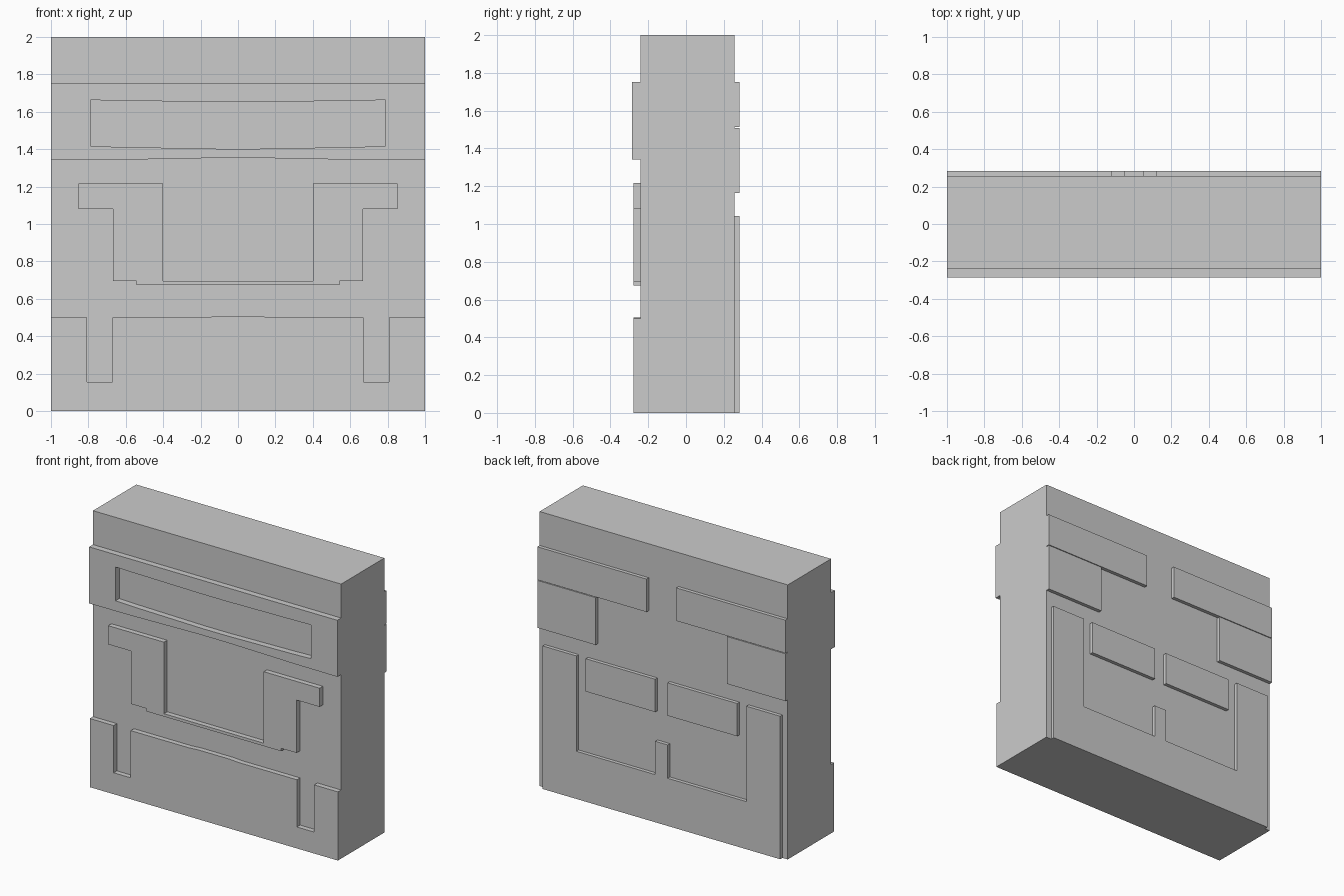
import bpy, bmesh

if "Cube" in bpy.data.objects:
    bpy.data.objects.remove(bpy.data.objects["Cube"])

FRONT, BACK = -0.241, 0.257          # slab faces
FRONT_OUT, BAND_OUT, BACK_OUT = -0.278, -0.285, 0.283


def finish(bm, name):
    mesh = bpy.data.meshes.new(name)
    bmesh.ops.recalc_face_normals(bm, faces=bm.faces)
    bm.to_mesh(mesh)
    bm.free()
    obj = bpy.data.objects.new(name, mesh)
    bpy.context.collection.objects.link(obj)
    return obj


def mirrored(half):
    """Close a right-half profile, listed from top centre to bottom centre."""
    return half + [(-x, z) for x, z in reversed(half)]


def rect(x0, x1, z0, z1):
    return [(x0, z0), (x1, z0), (x1, z1), (x0, z1)]


def plate(name, pts, y0, y1):
    """Extrude an x-z profile from y0 to y1."""
    bm = bmesh.new()
    a = [bm.verts.new((x, y0, z)) for x, z in pts]
    b = [bm.verts.new((x, y1, z)) for x, z in pts]
    bm.faces.new(a)
    bm.faces.new(b)
    for i in range(len(pts)):
        j = (i + 1) % len(pts)
        bm.faces.new((a[i], a[j], b[j], b[i]))
    return finish(bm, name)


def ring(name, outer, inner, y0, y1):
    """Plate with a window: outer and inner loops have paired points."""
    bm = bmesh.new()
    n = len(outer)
    loops = [[bm.verts.new((x, y, z)) for x, z in pts]
             for pts, y in ((outer, y0), (outer, y1), (inner, y1), (inner, y0))]
    for k in range(4):
        p, q = loops[k], loops[(k + 1) % 4]
        for i in range(n):
            j = (i + 1) % n
            bm.faces.new((p[i], p[j], q[j], q[i]))
    return finish(bm, name)


# Main slab
plate("slab", rect(-1, 1, 0, 2), FRONT, BACK)

# Front upper band with a slightly bowed window
ring("upper_band",
     mirrored([(0.1, 1.753), (0.67, 1.753), (1, 1.753),
               (1, 1.341), (0.65, 1.343), (0.12, 1.353)]),
     mirrored([(0.1, 1.652), (0.67, 1.66), (0.788, 1.663),
               (0.788, 1.417), (0.65, 1.412), (0.1, 1.402)]),
     FRONT, BAND_OUT)

# Front U-shaped middle panel
plate("middle_panel",
      mirrored([(0.402, 0.695), (0.402, 1.216), (0.852, 1.216), (0.852, 1.08),
                (0.667, 1.08), (0.667, 0.695), (0.543, 0.695), (0.543, 0.674)]),
      FRONT, FRONT_OUT)

# Front lower panel with two slots
plate("lower_panel",
      mirrored([(0.13, 0.505), (0.2, 0.5), (0.67, 0.5), (0.67, 0.156),
                (0.808, 0.156), (0.808, 0.5), (1, 0.5), (1, 0)]),
      FRONT, FRONT_OUT)

# Back blocks, repeated on both sides
for name, x0, x1, z0, z1 in (("back_upper_block", 0.12, 1.0, 1.513, 1.753),
                             ("back_side_block", 0.53, 1.0, 1.163, 1.508),
                             ("back_middle_block", 0.05, 0.61, 0.803, 1.042)):
    plate(name + "_right", rect(x0, x1, z0, z1), BACK, BACK_OUT)
    plate(name + "_left", rect(-x1, -x0, z0, z1), BACK, BACK_OUT)

# Back lower frame with a centre tab
plate("back_lower_frame",
      mirrored([(0.05, 0.59), (0.05, 0.347), (0.685, 0.347),
                (0.685, 1.042), (0.957, 1.042), (0.957, 0)]),
      BACK, BACK_OUT)
